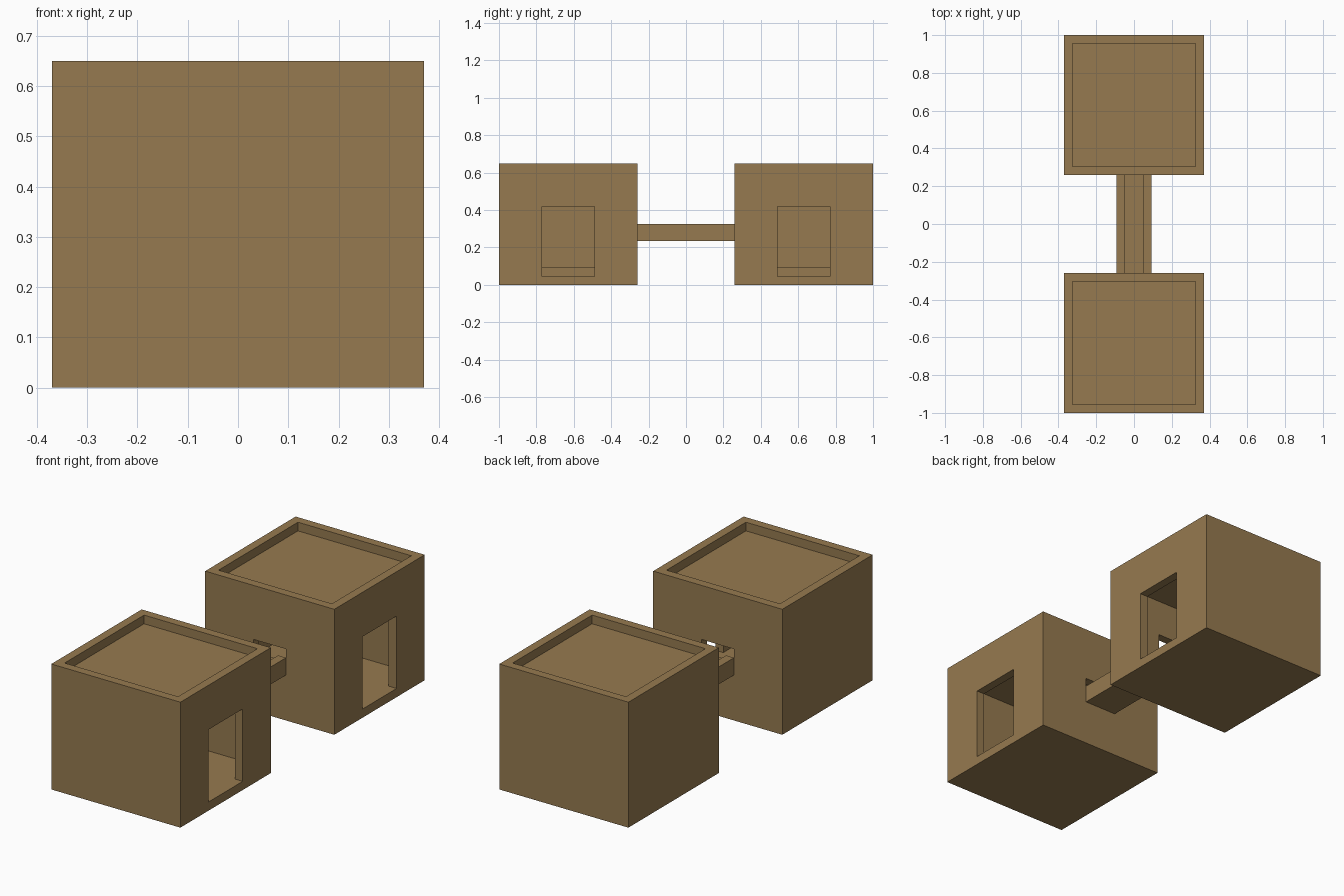
import bpy

cube = bpy.data.objects.get("Cube")
if cube:
    bpy.data.objects.remove(cube, do_unlink=True)

clay = bpy.data.materials.new("brown_clay")
COLOUR = (0.305, 0.195, 0.08, 1)
clay.diffuse_color = COLOUR
clay.use_nodes = True
clay.node_tree.nodes["Principled BSDF"].inputs["Base Color"].default_value = COLOUR

WALL = 0.045          # wall, floor and roof thickness
HALF = 0.37           # half width of each room
HEIGHT = 0.65
NEAR, FAR = 0.26, 1.0  # distance of each room's ends from the centre
MID = (NEAR + FAR) / 2


def box(name, x, y, z):
    """Axis-aligned block from (low, high) ranges."""
    spans = [sorted(r) for r in (x, y, z)]
    bpy.ops.mesh.primitive_cube_add(size=1)
    ob = bpy.context.object
    ob.name = name
    for v in ob.data.vertices:
        v.co = [lo + (c + 0.5) * (hi - lo) for c, (lo, hi) in zip(v.co, spans)]
    ob.data.materials.append(clay)
    return ob


def carve(ob, *ranges):
    """Cut a block-shaped opening out of an object."""
    cutter = box("cutter", *ranges)
    cutter.hide_render = True
    mod = ob.modifiers.new("opening", 'BOOLEAN')
    mod.operation = 'DIFFERENCE'
    mod.solver = 'EXACT'
    mod.object = cutter
    bpy.context.view_layer.objects.active = ob
    bpy.ops.object.modifier_apply(modifier=mod.name)
    bpy.data.objects.remove(cutter, do_unlink=True)


inner_x = (-HALF + WALL, HALF - WALL)
channel_x = (-0.093, 0.093)
channel_z = (0.235, 0.325)

for label, s in (("front", -1), ("back", 1)):
    inner_y = (s * (NEAR + WALL), s * (FAR - WALL))
    room = box(label + "_room", (-HALF, HALF), (s * NEAR, s * FAR), (0, HEIGHT))
    # hollow interior and sunken roof
    carve(room, inner_x, inner_y, (WALL, HEIGHT - 2 * WALL))
    carve(room, inner_x, inner_y, (HEIGHT - WALL, HEIGHT + 0.1))
    # doorway on the side
    carve(room, (HALF - 0.1, HALF + 0.1), (s * (MID - 0.14), s * (MID + 0.14)),
          (WALL, 0.42))
    # opening above the channel
    carve(room, channel_x, (s * (NEAR - 0.1), s * (NEAR + 0.1)),
          (channel_z[0] + WALL, 0.37))
    # low step along the far wall inside
    box(label + "_inner_step", (inner_x[0], -0.1), inner_y, (WALL, 0.095))

# open channel joining the rooms
channel = box("open_channel", channel_x, (-NEAR, NEAR), channel_z)
carve(channel, (channel_x[0] + WALL, channel_x[1] - WALL), (-NEAR - 0.1, NEAR + 0.1),
      (channel_z[0] + WALL, channel_z[1] + 0.1))
